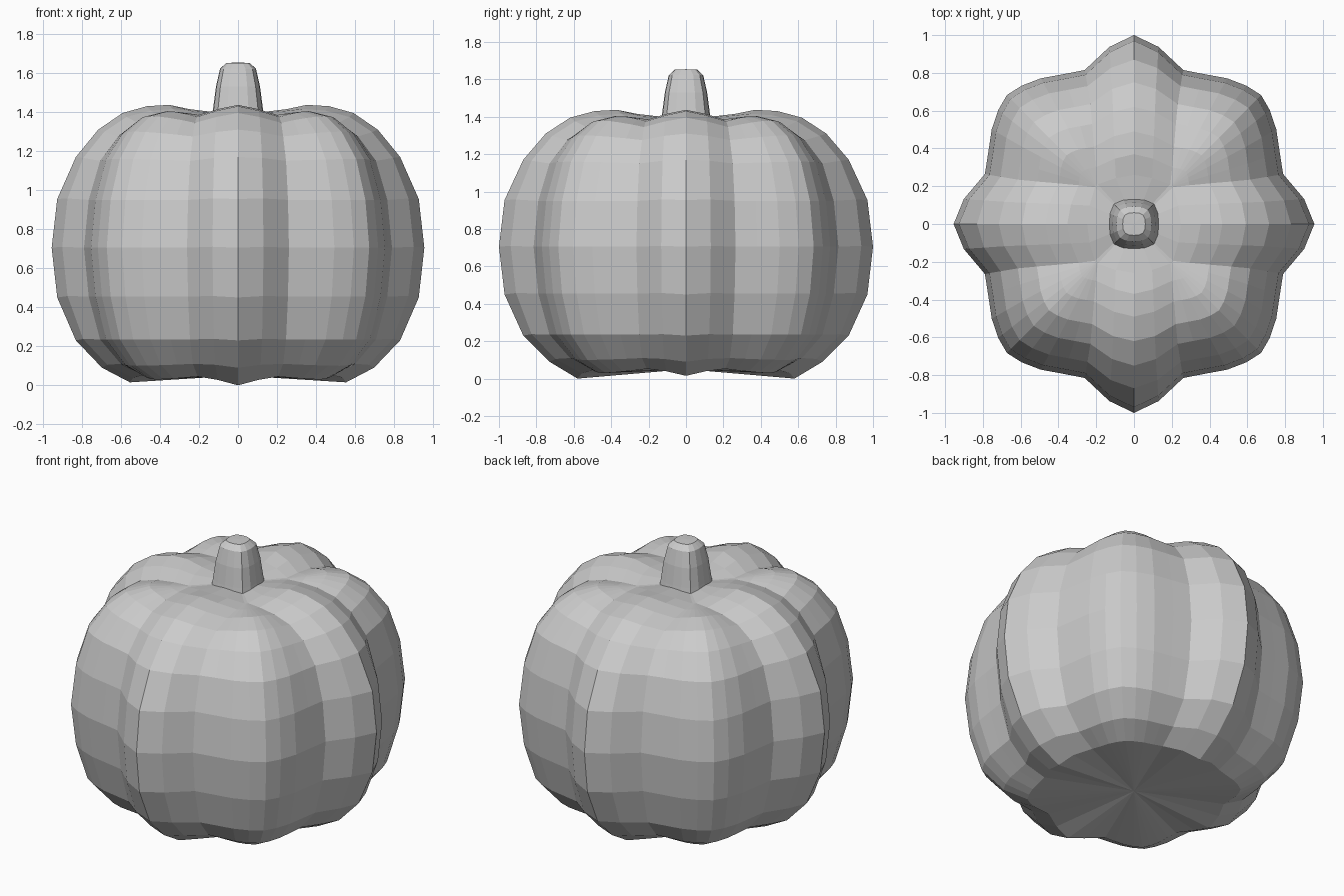
import bpy, bmesh, math

if "Cube" in bpy.data.objects:
    bpy.data.objects.remove(bpy.data.objects["Cube"])

# Per ring: ridge reach, ridge height, groove reach, groove half-width, groove height, diagonal-lobe rise
RINGS = [
    (0.58, 0.00, 0.50, 0.21, 0.045, -0.015),
    (0.73, 0.09, 0.62, 0.235, 0.11, -0.01),
    (0.87, 0.23, 0.73, 0.25, 0.235, 0.0),
    (0.97, 0.45, 0.79, 0.26, 0.455, 0.0),
    (1.00, 0.705, 0.815, 0.265, 0.705, 0.0),
    (0.97, 0.955, 0.79, 0.26, 0.95, 0.0),
    (0.87, 1.17, 0.73, 0.25, 1.15, 0.01),
    (0.75, 1.31, 0.635, 0.235, 1.275, 0.025),
    (0.62, 1.395, 0.53, 0.225, 1.345, 0.035),
    (0.49, 1.43, 0.41, 0.215, 1.375, 0.03),
    (0.37, 1.437, 0.30, 0.205, 1.385, 0.01),
    (0.26, 1.415, 0.21, 0.195, 1.385, 0.0),
]
# Diagonal lobe from its groove to its corner, in unit coordinates
LOBE = [(0, 1), (0.21, 0.96), (0.43, 0.92), (0.615, 0.85), (0.76, 0.76)]


def body_ring(reach, zr, g, w, zg, rise):
    """Closed, lobed outline, built from one quadrant and turned four times."""
    ring = []
    low = 0.015 if zr < 0.05 else 0.0
    half = LOBE + [(v, u) for u, v in LOBE[-2::-1]]
    quad = [(reach, 0.0, zr),
            ((reach + g) / 2 + 0.03 * reach, w / 2, (zr + zg) / 2 + 0.005)]
    for i, (u, v) in enumerate(reversed(half)):
        k = math.sin(math.pi * i / (len(half) - 1))
        quad.append((w + (g - w) * u, w + (g - w) * v, zg + rise * k))
    quad.append((w / 2, (reach + g) / 2 + 0.03 * reach, (zr + zg) / 2 + 0.005))
    for q in range(4):
        c, s = [(1, 0), (0, 1), (-1, 0), (0, -1)][q]
        for x, y, z in quad:
            px, py = c * x - s * y, s * x + c * y
            side = max(0.0, (abs(px) - abs(py)) / reach)
            ring.append((px * (0.985 - 0.03 * side), py, z + low * side))
    return ring


def loft(name, rings, bottom, top):
    """Skin a stack of rings and close both ends with a fan."""
    bm = bmesh.new()
    rows = [[bm.verts.new(p) for p in r] for r in rings]
    n = len(rows[0])
    for a, b in zip(rows, rows[1:]):
        for i in range(n):
            j = (i + 1) % n
            bm.faces.new((a[i], a[j], b[j], b[i]))
    lo, hi = bm.verts.new((0, 0, bottom)), bm.verts.new((0, 0, top))
    for i in range(n):
        j = (i + 1) % n
        bm.faces.new((rows[0][j], rows[0][i], lo))
        bm.faces.new((rows[-1][i], rows[-1][j], hi))
    bmesh.ops.remove_doubles(bm, verts=bm.verts, dist=0.001)
    bmesh.ops.recalc_face_normals(bm, faces=bm.faces)
    mesh = bpy.data.meshes.new(name)
    bm.to_mesh(mesh)
    bm.free()
    obj = bpy.data.objects.new(name, mesh)
    bpy.context.collection.objects.link(obj)
    return obj


# Ribbed pumpkin body
loft("pumpkin_body", [body_ring(*r) for r in RINGS], 0.05, 1.385)


# Tapered stem with a rounded-square section
def stem_ring(r, z):
    a, b = 0.42 * r, 0.8 * r
    quad = [(r, 0), (0.97 * r, a), (b, b), (a, 0.97 * r)]
    return [(c * x - s * y, s * x + c * y, z)
            for c, s in [(1, 0), (0, 1), (-1, 0), (0, -1)] for x, y in quad]


STEM = [(0.135, 1.37), (0.128, 1.415), (0.113, 1.53), (0.092, 1.622), (0.06, 1.652)]
loft("stem", [stem_ring(r, z) for r, z in STEM], 1.37, 1.654)
